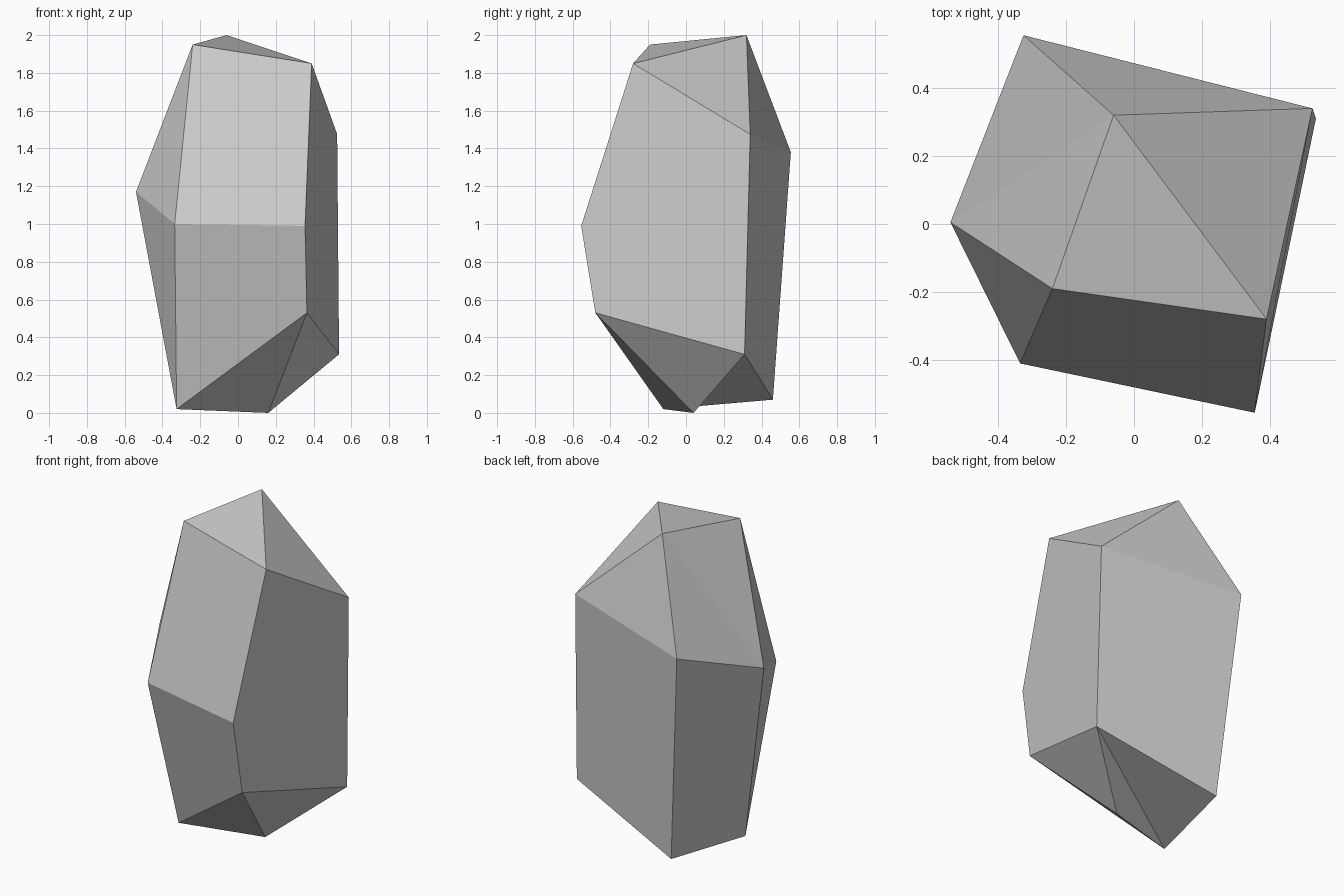
import bpy
import bmesh

if "Cube" in bpy.data.objects:
    bpy.data.objects.remove(bpy.data.objects["Cube"])

# Corner points of the faceted crystal rock
corners = {
    # crown
    "A": (-0.06, 0.32, 2.00), "B": (-0.24, -0.19, 1.95), "C": (0.39, -0.28, 1.85),
    # girdle
    "D": (0.525, 0.34, 1.475), "E": (-0.325, 0.555, 1.38), "F": (-0.54, 0.005, 1.17),
    "G": (-0.335, -0.41, 1.00), "H": (0.355, -0.555, 0.99),
    # base
    "I": (0.365, -0.48, 0.53), "J": (0.535, 0.31, 0.31), "K": (-0.325, -0.12, 0.02),
    "L": (0.16, 0.04, 0.00), "M": (-0.22, 0.46, 0.07),
}

# Facets: crown, sides, base
facets = (
    "ABC ACD ADE AEF AFB "
    "BFG BGHC CHIJD DJME EMKF FKG GKIH "
    "IKL ILJ JLK JKM"
).split()

bm = bmesh.new()
verts = {name: bm.verts.new(co) for name, co in corners.items()}
for facet in facets:
    bm.faces.new([verts[name] for name in facet])
bmesh.ops.recalc_face_normals(bm, faces=bm.faces)

mesh = bpy.data.meshes.new("crystal_rock")
bm.to_mesh(mesh)
bm.free()
bpy.context.collection.objects.link(bpy.data.objects.new("crystal_rock", mesh))
